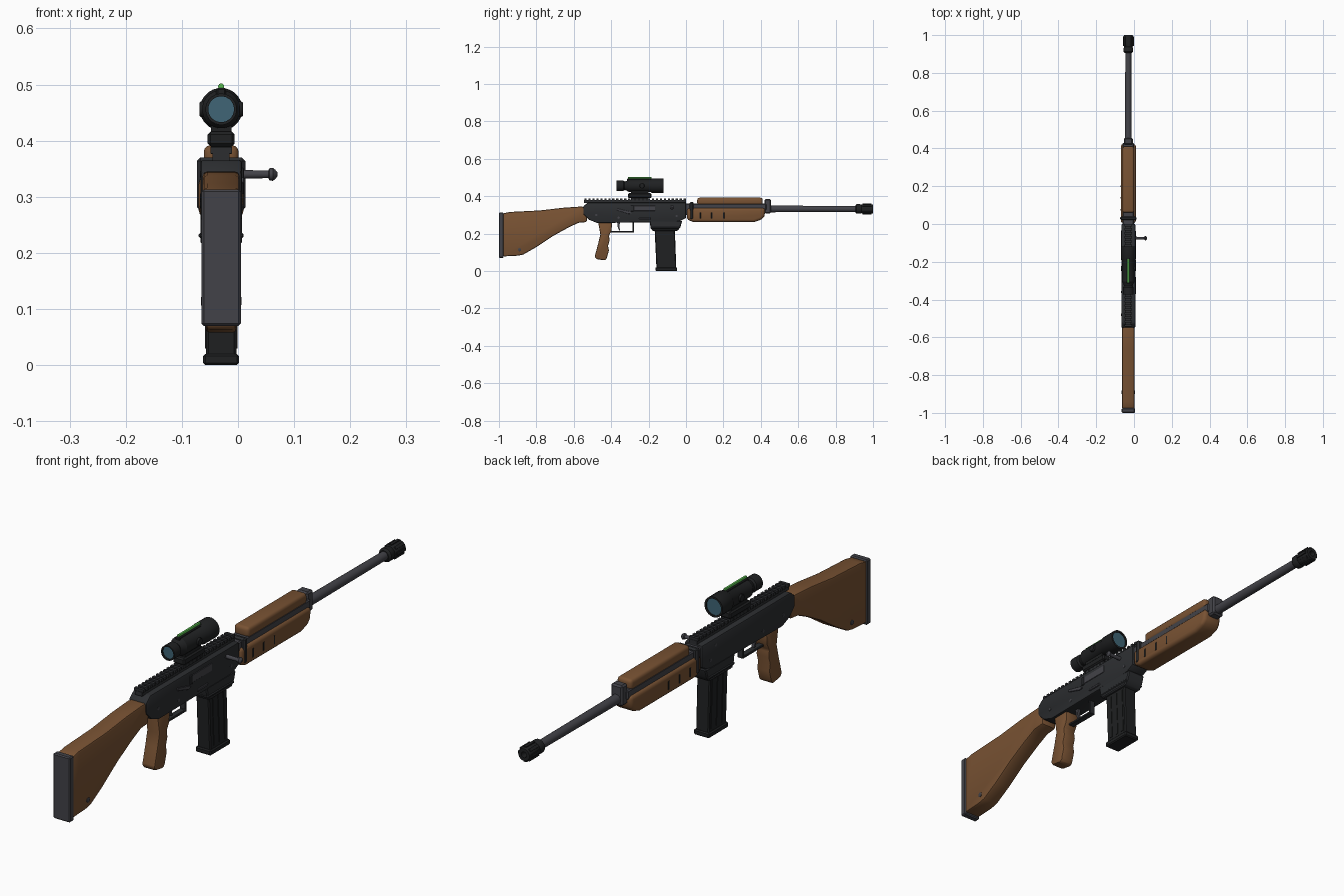
import bpy, bmesh
from math import pi, sin, cos, radians
from mathutils import Vector, Matrix

CX = -0.03          # centre plane of the rifle
BORE = 0.332        # barrel height
SCOPE_Z = 0.456


def material(name, rgb):
    m = bpy.data.materials.new(name)
    m.diffuse_color = (*rgb, 1)
    return m


WOOD = material("wood", (0.19, 0.085, 0.033))
BLACK = material("black_metal", (0.025, 0.027, 0.03))
DARK = material("dark_polymer", (0.014, 0.015, 0.016))
STEEL = material("steel", (0.055, 0.055, 0.065))
GLASS = material("lens_glass", (0.05, 0.13, 0.18))
GREEN = material("green_fibre", (0.1, 0.5, 0.08))


def finish(bm, name, mat, bevel=0.0, segs=2):
    bmesh.ops.recalc_face_normals(bm, faces=bm.faces)
    if bevel:
        edges = [e for e in bm.edges if e.calc_face_angle(0) > radians(35)]
        bmesh.ops.bevel(bm, geom=edges, offset=bevel, segments=segs,
                        profile=0.5, affect='EDGES', clamp_overlap=True)
    me = bpy.data.meshes.new(name)
    bm.to_mesh(me)
    bm.free()
    me.materials.append(mat)
    ob = bpy.data.objects.new(name, me)
    bpy.context.collection.objects.link(ob)
    return ob


def prism(name, pts, half, mat, bevel=0.0, segs=2, x=CX):
    """Side outline (y, z) extruded across x."""
    bm = bmesh.new()
    face = bm.faces.new([bm.verts.new((x - half, y, z)) for y, z in pts])
    ext = bmesh.ops.extrude_face_region(bm, geom=[face])
    verts = [v for v in ext["geom"] if isinstance(v, bmesh.types.BMVert)]
    bmesh.ops.translate(bm, verts=verts, vec=(2 * half, 0, 0))
    return finish(bm, name, mat, bevel, segs)


def box(name, y0, y1, z0, z1, half, mat, bevel=0.0, x=CX):
    return prism(name, [(y0, z0), (y1, z0), (y1, z1), (y0, z1)], half, mat, bevel, 1, x)


def lathe(name, prof, origin, mat, axis='Y', n=20):
    """Rings (distance, radius) turned around an axis through origin."""
    bm = bmesh.new()
    rings = []
    for d, r in prof:
        ring = []
        for i in range(n):
            a = 2 * pi * (i + 0.5) / n
            u, v = r * cos(a), r * sin(a)
            co = {'X': (d, u, v), 'Y': (u, d, v), 'Z': (u, v, d)}[axis]
            ring.append(bm.verts.new(Vector(co) + Vector(origin)))
        rings.append(ring)
    for a, b in zip(rings, rings[1:]):
        for i in range(n):
            j = (i + 1) % n
            bm.faces.new((a[i], a[j], b[j], b[i]))
    bm.faces.new(rings[0])
    bm.faces.new(rings[-1])
    return finish(bm, name, mat)


# Stock, butt plate and stock screws
prism("stock", [(-0.98, 0.308), (-0.94, 0.316), (-0.78, 0.324), (-0.66, 0.338), (-0.56, 0.345),
                (-0.53, 0.34), (-0.53, 0.262), (-0.575, 0.258), (-0.63, 0.232), (-0.71, 0.188),
                (-0.80, 0.128), (-0.87, 0.088), (-0.90, 0.082), (-0.98, 0.078)],
      0.033, WOOD, 0.008)
box("butt_plate", -1.0, -0.975, 0.07, 0.313, 0.035, STEEL, 0.004)
lathe("stock_screw", [(-0.036, 0.007), (-0.035, 0.009), (0.035, 0.009), (0.036, 0.007)],
      (CX, -0.89, 0.114), STEEL, 'X', 12)

# Receiver
prism("receiver", [(-0.55, 0.345), (-0.525, 0.366), (0.0, 0.366), (0.0, 0.283), (-0.03, 0.268),
                   (-0.06, 0.262), (-0.475, 0.257), (-0.52, 0.275), (-0.55, 0.305)],
      0.037, BLACK, 0.006)
prism("magazine_well", [(-0.195, 0.268), (-0.02, 0.268), (-0.03, 0.235), (-0.045, 0.215),
                        (-0.18, 0.215), (-0.19, 0.235)], 0.037, BLACK, 0.004, 1)
box("magazine_well_lip", -0.19, -0.035, 0.226, 0.236, 0.040, BLACK, 0.003)

# Right side receiver controls
R = CX + 0.037
box("ejection_port", -0.28, -0.165, 0.322, 0.35, 0.002, STEEL, 0.001, R)
box("port_deflector", -0.295, -0.28, 0.318, 0.352, 0.004, BLACK, 0.002, R)
prism("selector_lever", [(-0.37, 0.335), (-0.30, 0.318), (-0.29, 0.308), (-0.305, 0.305),
                         (-0.37, 0.325)], 0.004, STEEL, 0.001, 1, R)
box("magazine_release", -0.25, -0.19, 0.276, 0.286, 0.004, STEEL, 0.002, R)
for i, (y, z) in enumerate([(-0.48, 0.30), (-0.36, 0.285), (-0.08, 0.34), (-0.05, 0.295)]):
    lathe(f"receiver_pin_{i}", [(-0.038, 0.006), (0.038, 0.006)], (CX, y, z), STEEL, 'X', 12)
lathe("bolt_handle", [(0.0, 0.012), (0.004, 0.008), (0.054, 0.007), (0.056, 0.011), (0.062, 0.012),
                      (0.066, 0.009), (0.07, 0.004)], (0, -0.075, 0.34), STEEL, 'X', 12)

# Top rail with teeth
box("top_rail", -0.545, 0.0, 0.364, 0.379, 0.015, BLACK)
bm = bmesh.new()
for i in range(26):
    m = Matrix.Translation((CX, -0.537 + i * 0.0212, 0.383)) @ Matrix.Diagonal((0.038, 0.0115, 0.011, 1))
    bmesh.ops.create_cube(bm, size=1, matrix=m)
finish(bm, "rail_teeth", BLACK)

# Pistol grip, trigger and guard
prism("pistol_grip", [(-0.47, 0.265), (-0.395, 0.265), (-0.398, 0.215), (-0.412, 0.19),
                      (-0.408, 0.165), (-0.417, 0.135), (-0.412, 0.11), (-0.425, 0.065), (-0.435, 0.057),
                      (-0.48, 0.064), (-0.488, 0.078), (-0.47, 0.145), (-0.458, 0.195)],
      0.027, WOOD, 0.009)
prism("trigger_guard", [(-0.40, 0.205), (-0.277, 0.205), (-0.277, 0.265), (-0.285, 0.265),
                        (-0.285, 0.214), (-0.40, 0.214)], 0.012, BLACK, 0.002, 1)
prism("trigger", [(-0.368, 0.262), (-0.352, 0.262), (-0.357, 0.238), (-0.352, 0.218),
                  (-0.358, 0.218), (-0.366, 0.238)], 0.006, STEEL)

# Magazine with raised ribs and floor plate
prism("magazine", [(-0.168, 0.23), (-0.06, 0.23), (-0.052, 0.015), (-0.158, 0.015)], 0.027, DARK, 0.004, 1)
for i in range(3):
    y = -0.142 + i * 0.032
    prism(f"magazine_rib_{i}", [(y - 0.006, 0.212), (y + 0.006, 0.212), (y + 0.014, 0.03),
                                (y + 0.002, 0.03)], 0.029, DARK)
box("magazine_floor_plate", -0.164, -0.047, 0.0, 0.02, 0.032, DARK, 0.004)

# Barrel and muzzle brake
lathe("barrel", [(-0.01, 0.022), (0.45, 0.022), (0.455, 0.018), (0.93, 0.016)], (CX, 0, BORE), STEEL)
lathe("muzzle_brake", [(0.905, 0.019), (0.912, 0.026), (0.93, 0.026), (0.937, 0.023), (0.945, 0.026),
                       (0.992, 0.026), (1.0, 0.023), (1.0, 0.011), (0.96, 0.011)],
      (CX, 0, BORE), DARK, 'Y', 16)
bm = bmesh.new()
for i in range(8):
    m = (Matrix.Translation((CX, 0.968, BORE)) @ Matrix.Rotation(i * pi / 4, 4, 'Y')
         @ Matrix.Translation((0, 0, 0.0255)) @ Matrix.Diagonal((0.011, 0.05, 0.007, 1)))
    bmesh.ops.create_cube(bm, size=1, matrix=m)
finish(bm, "muzzle_ridges", DARK)

# Handguard, gas tube and bands
prism("lower_handguard", [(0.005, 0.337), (0.425, 0.337), (0.42, 0.295), (0.405, 0.275), (0.365, 0.262),
                          (0.04, 0.262), (0.005, 0.275)], 0.040, WOOD, 0.014, 3)
box("handguard_liner", 0.0, 0.43, 0.325, 0.36, 0.030, STEEL, 0.004)
prism("upper_handguard", [(0.06, 0.352), (0.41, 0.352), (0.41, 0.392), (0.06, 0.392)],
      0.031, WOOD, 0.012, 3)
box("rear_band", 0.02, 0.04, 0.275, 0.37, 0.043, BLACK, 0.006)
box("front_trunnion", -0.005, 0.025, 0.30, 0.36, 0.03, STEEL, 0.004)
box("front_band", 0.42, 0.455, 0.308, 0.385, 0.024, STEEL, 0.006)
for i in range(3):
    y = 0.075 + i * 0.063
    box(f"handguard_slot_{i}", y - 0.005, y + 0.005, 0.28, 0.315, 0.041, DARK, 0.002)

# Scope with mount, turrets, lenses and sight fibre
box("scope_mount", -0.31, -0.185, 0.39, 0.416, 0.024, DARK, 0.005)
box("scope_mount_neck", -0.295, -0.20, 0.376, 0.432, 0.018, DARK)
lathe("scope_body", [(-0.36, 0.023), (-0.372, 0.023), (-0.372, 0.028), (-0.335, 0.028), (-0.328, 0.023),
                     (-0.318, 0.026), (-0.305, 0.034), (-0.19, 0.034), (-0.183, 0.038), (-0.12, 0.038),
                     (-0.12, 0.031), (-0.13, 0.031)], (CX, 0, SCOPE_Z), DARK, 'Y', 24)
lathe("rear_lens", [(-0.366, 0.0235), (-0.364, 0.0235)], (CX, 0, SCOPE_Z), GLASS, 'Y', 24)
lathe("front_lens", [(-0.126, 0.0315), (-0.124, 0.0315)], (CX, 0, SCOPE_Z), GLASS, 'Y', 24)
lathe("side_turrets", [(-0.039, 0.012), (-0.036, 0.014), (0.036, 0.014), (0.039, 0.012)],
      (CX, -0.235, SCOPE_Z), DARK, 'X', 16)
box("fibre_holder", -0.315, -0.18, 0.478, 0.494, 0.009, DARK, 0.003)
lathe("sight_fibre", [(-0.31, 0.0055), (-0.185, 0.0055)], (CX, 0, 0.4965), GREEN, 'Y', 12)

# Smooth shading with crisp edges
for ob in bpy.context.collection.objects:
    ob.select_set(True)
    bpy.context.view_layer.objects.active = ob
bpy.ops.object.shade_smooth_by_angle(angle=radians(30))
